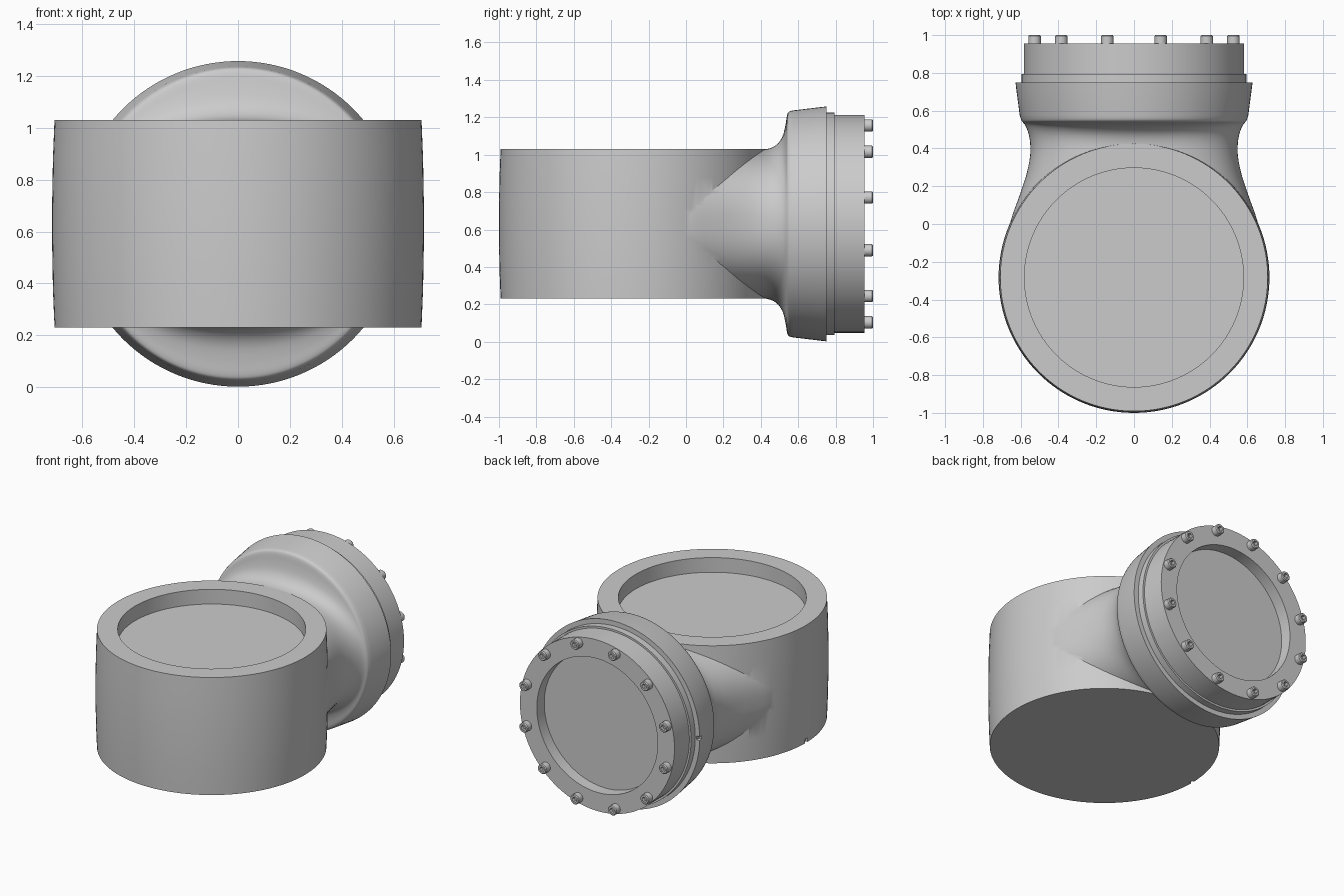
import bpy, bmesh, math
from mathutils import Vector

if "Cube" in bpy.data.objects:
    bpy.data.objects.remove(bpy.data.objects["Cube"])

CY, CZ = -0.283, 0.63      # housing axis (y), flange axis (z)


def make_object(name, rings, to_world):
    """Skin a list of closed rings into a capped solid."""
    bm = bmesh.new()
    rows = [[bm.verts.new(to_world(p)) for p in ring] for ring in rings]
    n = len(rows[0])
    for a, b in zip(rows, rows[1:]):
        for i in range(n):
            j = (i + 1) % n
            bm.faces.new((a[i], a[j], b[j], b[i]))
    bm.faces.new(rows[0])
    bm.faces.new(rows[-1])
    bmesh.ops.recalc_face_normals(bm, faces=bm.faces)
    me = bpy.data.meshes.new(name)
    bm.to_mesh(me)
    bm.free()
    ob = bpy.data.objects.new(name, me)
    bpy.context.collection.objects.link(ob)
    return ob


def upright(p):
    return (p[0], p[1] + CY, p[2])


def along_y(p):
    return (p[0], p[2], p[1] + CZ)


def lathe(name, profile, to_world, segs=96):
    ang = [2 * math.pi * i / segs for i in range(segs)]
    rings = [[(r * math.cos(a), r * math.sin(a), h) for a in ang] for r, h in profile]
    return make_object(name, rings, to_world)


def box(name, centre, size):
    bpy.ops.mesh.primitive_cube_add(size=1, location=centre)
    ob = bpy.context.object
    ob.name = name
    ob.scale = size
    return ob


def boolean(ob, other, op):
    bpy.context.view_layer.update()
    bpy.context.view_layer.objects.active = ob
    m = ob.modifiers.new("bool", 'BOOLEAN')
    m.operation, m.object, m.solver = op, other, 'EXACT'
    bpy.ops.object.modifier_apply(modifier=m.name)
    bpy.data.objects.remove(other)


def smooth(ob, deg=30):
    bpy.ops.object.select_all(action='DESELECT')
    ob.select_set(True)
    bpy.context.view_layer.objects.active = ob
    bpy.ops.object.shade_smooth_by_angle(angle=math.radians(deg))


# Barrel-shaped main housing
housing = lathe("joint_housing", [(0.708, 0.23), (0.714, 0.38), (0.717, 0.55),
                                  (0.717, 0.71), (0.714, 0.88), (0.708, 1.03)], upright, 128)

# Neck sections: y, half width, half height, superellipse exponent
KEYS = [(-0.10, 0.675, 0.398, 2.5), (0.02, 0.652, 0.398, 2.5), (0.14, 0.61, 0.398, 2.5),
        (0.26, 0.57, 0.398, 2.5), (0.36, 0.55, 0.398, 2.4), (0.43, 0.55, 0.400, 2.3),
        (0.48, 0.559, 0.420, 2.2), (0.515, 0.572, 0.465, 2.1), (0.532, 0.583, 0.53, 2.0),
        (0.54, 0.59, 0.58, 2.0), (0.55, 0.597, 0.600, 2.0), (0.575, 0.605, 0.607, 2.0)]


def section(y, w, h, e, segs=128):
    out = []
    for i in range(segs):
        a = 2 * math.pi * i / segs
        c, s = math.cos(a), math.sin(a)
        k = (abs(c) ** e + abs(s) ** e) ** (-1 / e)
        out.append((w * c * k, h * s * k, y))
    return out


def spline(keys, steps=3):
    pts = [Vector(k) for k in keys]
    pts = [pts[0]] + pts + [pts[-1]]
    res = []
    for a, b, c, d in zip(pts, pts[1:], pts[2:], pts[3:]):
        for i in range(steps):
            t = i / steps
            res.append(0.5 * (2 * b + (c - a) * t + (2 * a - 5 * b + 4 * c - d) * t * t
                              + (3 * b - a - 3 * c + d) * t ** 3))
    return res + [pts[-1]]


rings = [section(*k) for k in spline(KEYS)]
rings.append(section(0.75, 0.628, 0.628, 2.0))
neck = make_object("neck", rings, along_y)
boolean(housing, neck, 'UNION')

# Round recess in the top and small alignment notches
boolean(housing, lathe("recess_cutter", [(0.58, 0.93), (0.58, 1.2)], upright), 'DIFFERENCE')
boolean(housing, box("notch_cutter", (-0.72, CY, 0.23), (0.05, 0.025, 0.06)), 'DIFFERENCE')
boolean(housing, box("notch_cutter", (-0.63, 0.75, CZ), (0.05, 0.05, 0.025)), 'DIFFERENCE')
smooth(housing)

# Seal ring between neck flange and cap
smooth(lathe("seal_ring", [(0.595, 0.745), (0.595, 0.795)], along_y))

# Bolted cap with shallow round recess
smooth(lathe("end_cap", [(0.582, 0.79), (0.582, 0.955), (0.455, 0.955), (0.455, 0.875)], along_y))

# Twelve socket-head bolts sharing one mesh
bolt = lathe("cap_bolt_1", [(0.033, -0.01), (0.033, 0.041), (0.028, 0.047)],
             lambda p: (p[0], p[2], p[1]), 24)
boolean(bolt, lathe("socket_cutter", [(0.018, 0.022), (0.018, 0.06)],
                    lambda p: (p[0], p[2], p[1]), 6), 'DIFFERENCE')
smooth(bolt)
for i in range(12):
    a = math.radians(15 + 30 * i)
    b = bolt
    if i:
        b = bolt.copy()
        b.name = f"cap_bolt_{i + 1}"
        bpy.context.collection.objects.link(b)
    b.location = (0.545 * math.cos(a), 0.953, CZ + 0.545 * math.sin(a))
